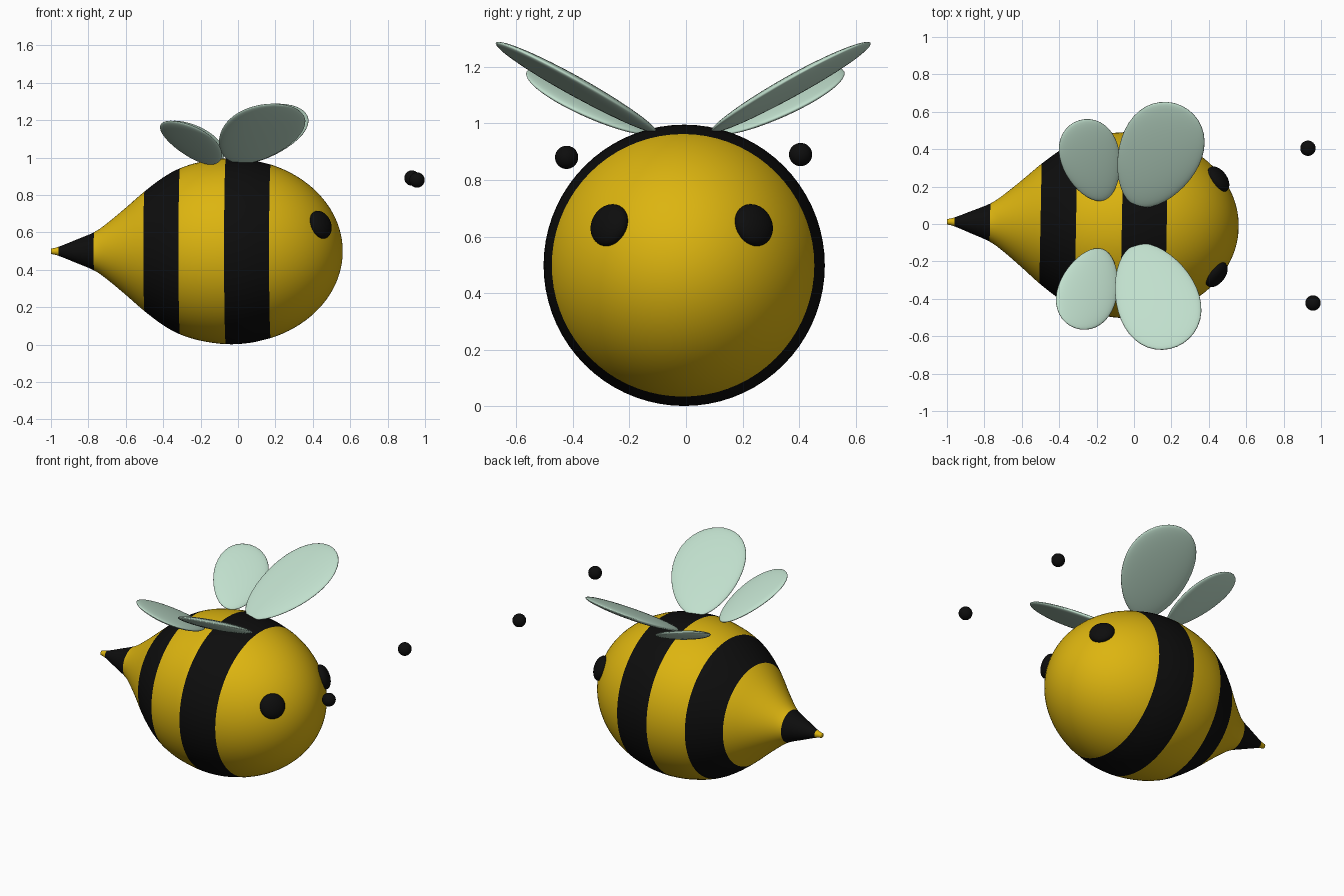
import bpy, bmesh, math
from mathutils import Matrix, Vector

if "Cube" in bpy.data.objects:
    bpy.data.objects.remove(bpy.data.objects["Cube"])


def material(name, rgb):
    m = bpy.data.materials.new(name)
    m.use_nodes = True
    colour = (*rgb, 1)
    m.diffuse_color = colour
    m.node_tree.nodes["Principled BSDF"].inputs["Base Color"].default_value = colour
    return m


yellow = material("honey yellow", (0.72, 0.46, 0.005))
black = material("stripe black", (0.004, 0.004, 0.004))
mint = material("pale mint", (0.53, 0.74, 0.61))

# The whole insect is turned very slightly about the vertical
turn = Matrix.Translation((0, -0.007, 0)) @ Matrix.Rotation(math.radians(-1.1), 4, "Z")
mid_z, nose_x, nose_len, girth = 0.4985, -0.04, 0.6, 0.497


def finish(name, bm, mats, matrix=turn):
    bmesh.ops.recalc_face_normals(bm, faces=bm.faces)
    bm.transform(matrix)
    for f in bm.faces:
        f.smooth = True
    mesh = bpy.data.meshes.new(name)
    bm.to_mesh(mesh)
    bm.free()
    for m in mats:
        mesh.materials.append(m)
    ob = bpy.data.objects.new(name, mesh)
    bpy.context.collection.objects.link(ob)
    return ob


def sphere():
    bm = bmesh.new()
    bmesh.ops.create_uvsphere(bm, u_segments=40, v_segments=24, radius=1)
    return bm


def smooth_path(pts, steps):
    """Catmull-Rom curve passing through every point."""
    p = [Vector(q) for q in pts]
    p = [2 * p[0] - p[1]] + p + [2 * p[-1] - p[-2]]
    out = []
    for a, b, c, d in zip(p, p[1:], p[2:], p[3:]):
        for i in range(steps):
            t = i / steps
            out.append(b + 0.5 * t * (c - a + t * (2 * a - 5 * b + 4 * c - d
                                                   + t * (3 * (b - c) + d - a))))
    return out + [p[-2]]


# Body: a profile turned around the long axis, with a rounded face
rear = [(-1, 0.014), (-0.96, 0.024), (-0.87, 0.06), (-0.77, 0.102), (-0.7, 0.15),
        (-0.6, 0.233), (-0.5, 0.32), (-0.4, 0.395), (-0.31, 0.444), (-0.2, 0.478),
        (-0.065, 0.4965), (0.06, 0.49), (0.175, 0.464)]
profile = [Vector((-1, 0))] + smooth_path(rear, 4)
start = math.acos((0.175 - nose_x) / nose_len)
for i in range(1, 21):
    a = start * (1 - i / 20)
    profile.append(Vector((nose_x + nose_len * math.cos(a), girth * math.sin(a))))

bm = bmesh.new()
verts = [bm.verts.new((x, 0, r)) for x, r in profile]
edges = [bm.edges.new(pair) for pair in zip(verts, verts[1:])]
bmesh.ops.spin(bm, geom=verts + edges, cent=(0, 0, 0), axis=(1, 0, 0),
               angle=math.tau, steps=72, use_duplicate=False)
bmesh.ops.remove_doubles(bm, verts=bm.verts, dist=0.0002)
stripes = [(-0.96, -0.77), (-0.5, -0.31), (-0.065, 0.175)]
for f in bm.faces:
    x = f.calc_center_median().x
    f.material_index = int(any(lo < x < hi for lo, hi in stripes))
finish("body", bm, [yellow, black], turn @ Matrix.Translation((0, 0, mid_z)))


# Wings: flattened eggs lying on tilted planes
def wing(name, side, centre, length, width, lean, slope, base, thick):
    bm = sphere()
    along = Vector((math.sin(lean), math.cos(lean)))
    across = Vector((along.y, -along.x))
    for v in bm.verts:
        u, w, h = v.co
        p = Vector(centre) + along * u * length + across * w * width * (1 + 0.17 * u)
        z = base + slope[0] * p.x + slope[1] * p.y + h * thick
        v.co = (p.x, p.y * side, z)
    finish(name, bm, [mint])


for side, label in ((1, "left"), (-1, "right")):
    wing(label + "_large_wing", side, (0.122, 0.375), 0.295, 0.217,
         math.radians(24), (0.118, 0.525), 0.916, 0.032)
    wing(label + "_small_wing", side, (-0.235, 0.343), 0.224, 0.157,
         math.radians(-18), (-0.33, 0.41), 0.86, 0.028)

    # Eyes: flattened balls set into the face
    y, z = 0.255 * side, 0.142
    x = nose_len * math.sqrt(1 - (y * y + z * z) / girth ** 2)
    normal = Vector((x / nose_len ** 2, y / girth ** 2, z / girth ** 2))
    place = Matrix.LocRotScale(Vector((nose_x + x, y, mid_z + z)),
                               normal.to_track_quat("Z", "Y"),
                               Vector((0.077, 0.077, 0.042)))
    finish(label + "_eye", sphere(), [black], turn @ place)

# Antenna tips: small floating balls
for label, spot in (("left", (0.93, 0.405, 0.89)), ("right", (0.957, -0.422, 0.88))):
    place = Matrix.Translation(spot) @ Matrix.Scale(0.041, 4)
    finish(label + "_antenna_tip", sphere(), [black], place)
